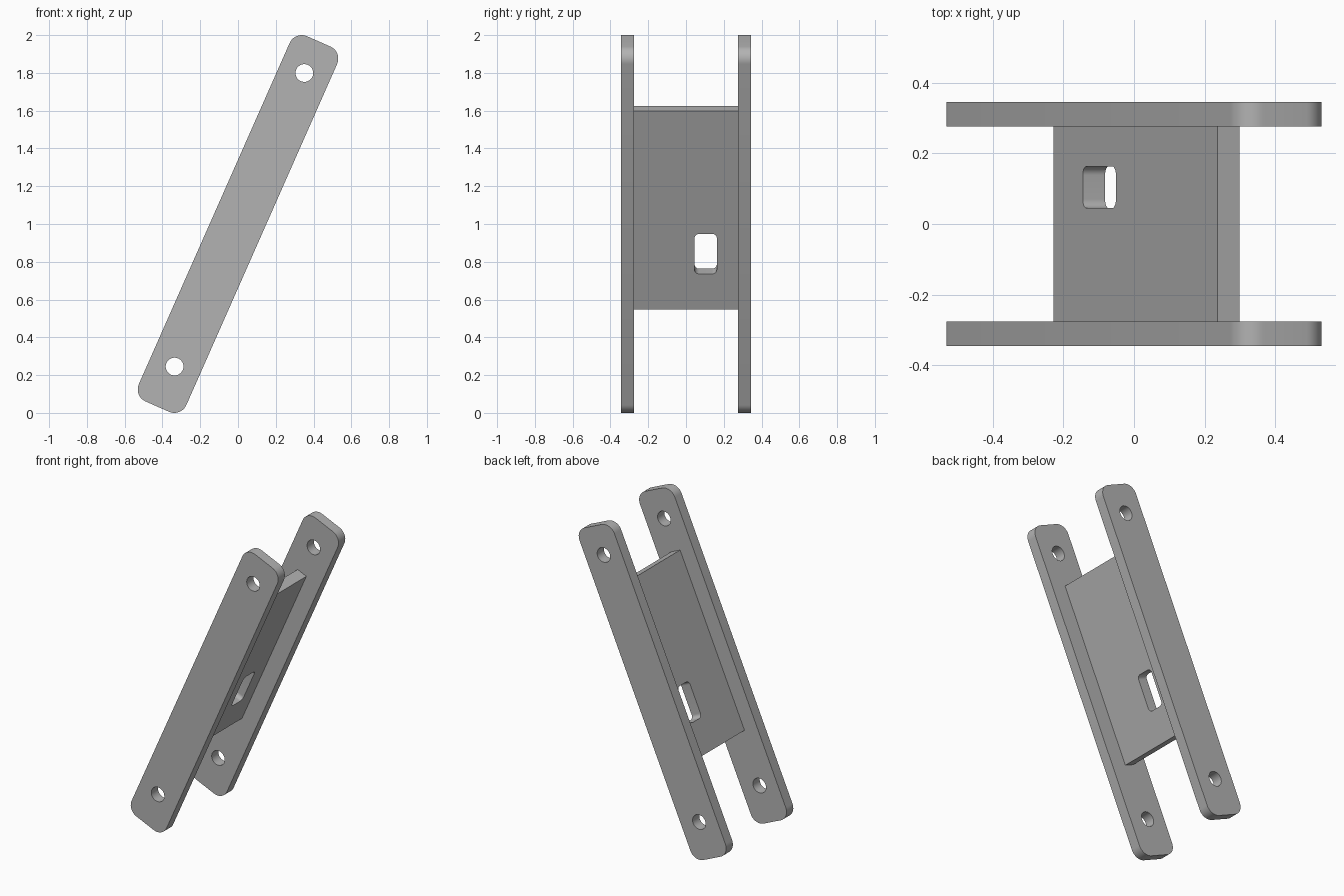
import bpy, bmesh, math
from mathutils import Matrix, Vector

cube = bpy.data.objects.get("Cube")
if cube:
    bpy.data.objects.remove(cube, do_unlink=True)

# Single grey material
grey = bpy.data.materials.new("plain grey")
grey.use_nodes = True
COLOR = (0.45, 0.45, 0.45, 1)
grey.diffuse_color = COLOR
grey.node_tree.nodes["Principled BSDF"].inputs["Base Color"].default_value = COLOR

# Tilted frame: ALONG runs up the bars, ACROSS is their width, DEPTH goes back
TILT = math.radians(23.85)
ALONG = Vector((math.sin(TILT), 0, math.cos(TILT)))
ACROSS = Vector((math.cos(TILT), 0, -math.sin(TILT)))
DEPTH = Vector((0, 1, 0))
CENTRE = Vector((0, 0, 1))


def rounded_rect(u0, u1, v0, v1, r, steps=10):
    """Outline with rounded corners; a zero radius gives square corners."""
    corners = [(u1 - r, v1 - r), (u0 + r, v1 - r), (u0 + r, v0 + r), (u1 - r, v0 + r)]
    if r == 0:
        return corners
    return [(u + r * math.cos((k + i / steps) * math.pi / 2),
             v + r * math.sin((k + i / steps) * math.pi / 2))
            for k, (u, v) in enumerate(corners) for i in range(steps + 1)]


def circle(u, v, r, count=40):
    return [(u + r * math.cos(math.tau * i / count),
             v + r * math.sin(math.tau * i / count)) for i in range(count)]


def plate(name, outlines, u_axis, w_axis, w0, w1):
    """Fill an outline with holes, then extrude it from w0 to w1."""
    bm = bmesh.new()
    for outline in outlines:
        verts = [bm.verts.new((u, v, w0)) for u, v in outline]
        for a, b in zip(verts, verts[1:] + verts[:1]):
            bm.edges.new((a, b))
    bmesh.ops.triangle_fill(bm, edges=bm.edges[:], use_beauty=True, normal=(0, 0, 1))
    top = bmesh.ops.extrude_face_region(bm, geom=bm.faces[:], use_keep_orig=True)["geom"]
    moved = [g for g in top if isinstance(g, bmesh.types.BMVert)]
    bmesh.ops.translate(bm, verts=moved, vec=(0, 0, w1 - w0))
    frame = Matrix((u_axis, ALONG, w_axis)).transposed().to_4x4()
    bm.transform(Matrix.Translation(CENTRE) @ frame)
    bmesh.ops.recalc_face_normals(bm, faces=bm.faces[:])
    mesh = bpy.data.meshes.new(name)
    bm.to_mesh(mesh)
    bm.free()
    mesh.materials.append(grey)
    obj = bpy.data.objects.new(name, mesh)
    bpy.context.collection.objects.link(obj)
    bpy.ops.object.select_all(action="DESELECT")
    obj.select_set(True)
    bpy.context.view_layer.objects.active = obj
    bpy.ops.object.shade_smooth_by_angle(angle=math.radians(30))


# Two side bars, each with a pin hole near both ends
bar = [rounded_rect(-0.1375, 0.1375, -1.057, 1.057, 0.07),
       circle(-0.002, -0.826, 0.047), circle(-0.002, 0.873, 0.047)]
plate("front_bar", bar, ACROSS, DEPTH, -0.345, -0.276)
plate("back_bar", bar, ACROSS, DEPTH, 0.276, 0.345)

# Web joining the bars, with an off-centre slot
web = [rounded_rect(-0.276, 0.276, -0.48, 0.667, 0),
       rounded_rect(0.045, 0.163, -0.275, -0.043, 0.025)]
plate("web_panel", web, DEPTH, ACROSS, -0.037, 0.032)
